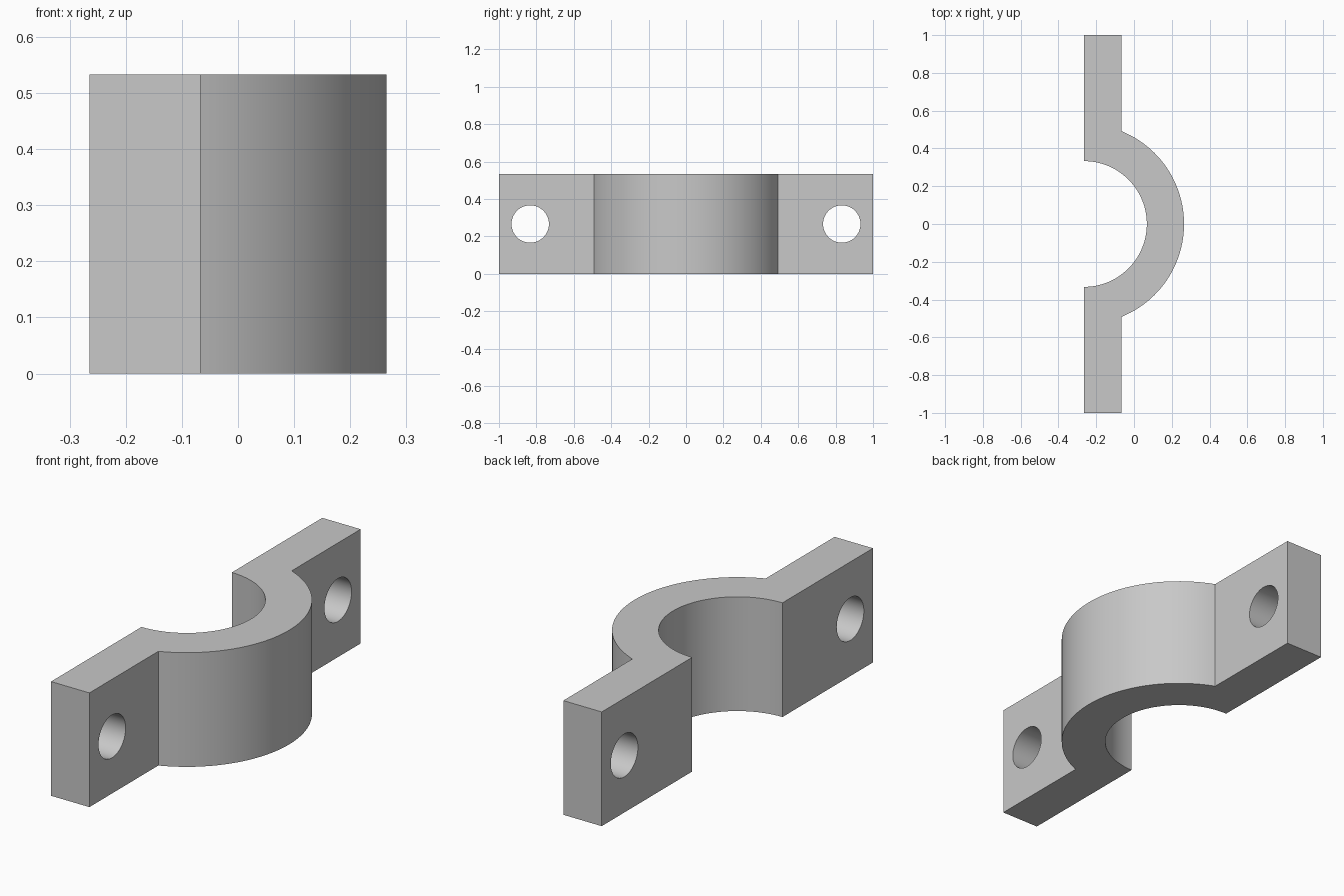
import bpy, bmesh, math

cube = bpy.data.objects.get("Cube")
if cube:
    bpy.data.objects.remove(cube, do_unlink=True)

HEIGHT = 0.533
BACK_X = -0.265          # mating plane, also the bore axis
TAB_X = -0.067           # outer face of the bolt tabs
INNER_R, OUTER_R = 0.333, 0.53
HOLE_R, HOLE_Y = 0.1, 0.833

grey = bpy.data.materials.new("plain grey")
grey.use_nodes = True
colour = (0.58, 0.58, 0.58, 1)
grey.diffuse_color = colour
grey.node_tree.nodes["Principled BSDF"].inputs["Base Color"].default_value = colour


def arc(radius, start, end, steps):
    """Points on an arc around the bore axis."""
    angles = [start + (end - start) * i / steps for i in range(steps + 1)]
    return [(BACK_X + radius * math.cos(a), radius * math.sin(a)) for a in angles]


# Clamp half: bore arc, tab, outer arc, tab, extruded upwards
meet = math.acos((TAB_X - BACK_X) / OUTER_R)
profile = arc(INNER_R, math.pi / 2, -math.pi / 2, 48)
profile += [(BACK_X, -1), (TAB_X, -1)]
profile += arc(OUTER_R, -meet, meet, 48)
profile += [(TAB_X, 1), (BACK_X, 1)]

bm = bmesh.new()
base = bm.faces.new([bm.verts.new((x, y, 0)) for x, y in profile])
top = bmesh.ops.extrude_face_region(bm, geom=[base])["geom"]
bmesh.ops.translate(bm, vec=(0, 0, HEIGHT),
                    verts=[v for v in top if isinstance(v, bmesh.types.BMVert)])
bmesh.ops.recalc_face_normals(bm, faces=bm.faces)
mesh = bpy.data.meshes.new("clamp_half")
bm.to_mesh(mesh)
bm.free()
mesh.materials.append(grey)
clamp = bpy.data.objects.new("clamp_half", mesh)
bpy.context.collection.objects.link(clamp)

# Bolt holes through both tabs
for side, name in ((1, "back"), (-1, "front")):
    bpy.ops.mesh.primitive_cylinder_add(
        vertices=48, radius=HOLE_R, depth=0.4, rotation=(0, math.pi / 2, 0),
        location=((BACK_X + TAB_X) / 2, side * HOLE_Y, HEIGHT / 2))
    cutter = bpy.context.object
    cutter.name = name + "_hole_cutter"
    cutter.data.materials.append(grey)
    cutter.hide_render = True
    bpy.context.view_layer.objects.active = clamp
    cut = clamp.modifiers.new(name + "_bolt_hole", 'BOOLEAN')
    cut.operation = 'DIFFERENCE'
    cut.solver = 'EXACT'
    cut.object = cutter
    bpy.ops.object.modifier_apply(modifier=cut.name)
    bpy.data.objects.remove(cutter, do_unlink=True)

# Smooth curved walls, crisp edges
bpy.ops.object.select_all(action='DESELECT')
clamp.select_set(True)
bpy.context.view_layer.objects.active = clamp
bpy.ops.object.shade_smooth_by_angle(angle=math.radians(20))
